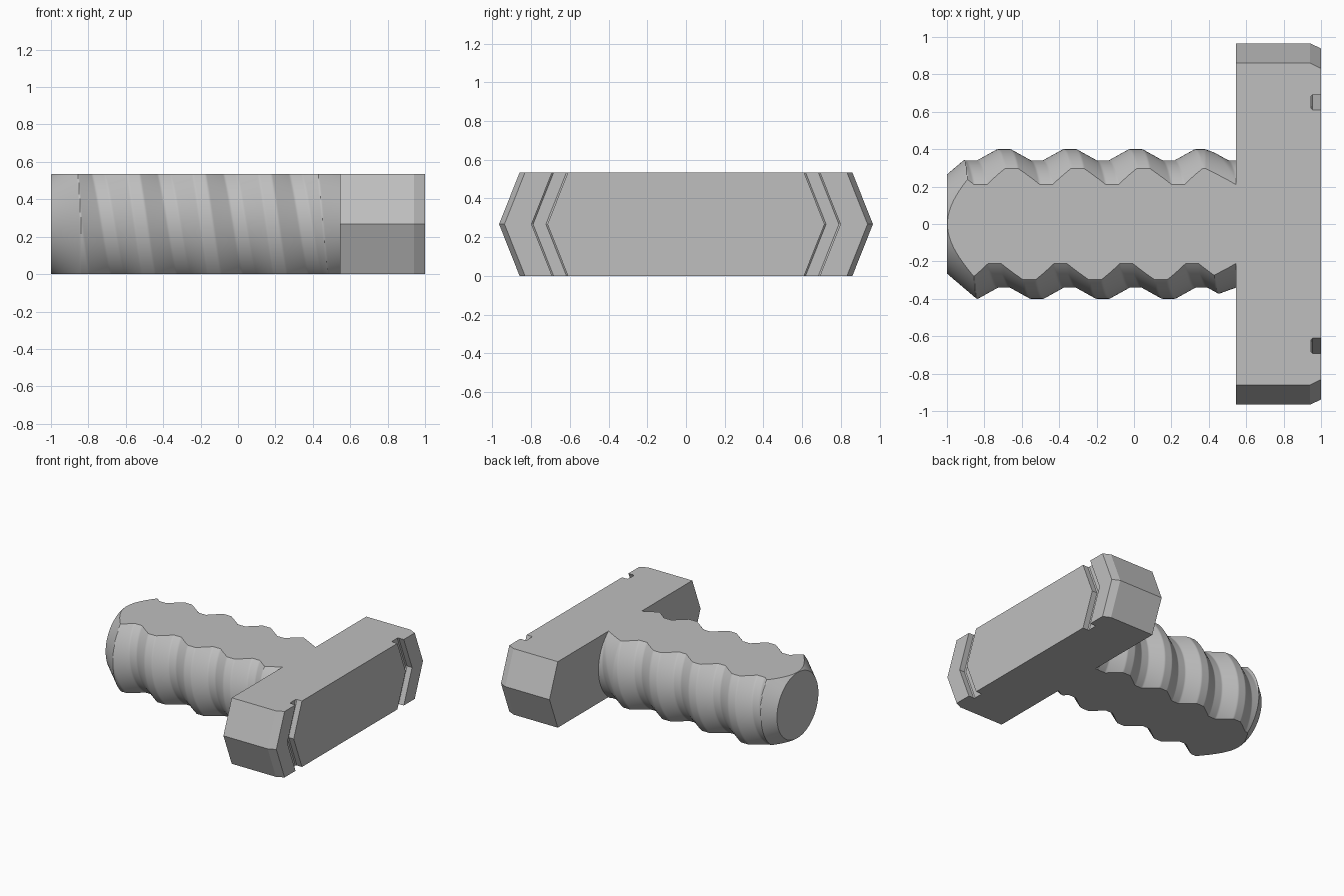
import bpy, bmesh, math
from mathutils import Vector

if "Cube" in bpy.data.objects:
    bpy.data.objects.remove(bpy.data.objects["Cube"], do_unlink=True)

HEIGHT = 0.534
MID = HEIGHT / 2
JOIN_X = 0.546          # where the grip meets the crossbar

grey = bpy.data.materials.new("plain grey")
grey.use_nodes = True
colour = (0.52, 0.52, 0.52, 1)
grey.diffuse_color = colour
grey.node_tree.nodes["Principled BSDF"].inputs["Base Color"].default_value = colour


def finish(bm, name):
    bmesh.ops.recalc_face_normals(bm, faces=bm.faces)
    mesh = bpy.data.meshes.new(name)
    bm.to_mesh(mesh)
    bm.free()
    mesh.materials.append(grey)
    obj = bpy.data.objects.new(name, mesh)
    bpy.context.collection.objects.link(obj)
    return obj


def loft(bm, rings):
    """Skin closed rings of points and cap both ends."""
    loops = [[bm.verts.new(p) for p in ring] for ring in rings]
    n = len(loops[0])
    for a, b in zip(loops, loops[1:]):
        for i in range(n):
            j = (i + 1) % n
            bm.faces.new((a[i], a[j], b[j], b[i]))
    bm.faces.new(loops[0])
    bm.faces.new(loops[-1])


# Grip: helical ridges with tapered ends, cut flat above and below
PITCH = 0.352
CREST, VALLEY, FLAT = 0.40, 0.34, 0.034


def grip_radius(x, turn):
    offset = (x + 0.695 - PITCH * turn) % PITCH
    distance = min(offset, PITCH - offset)
    ramp = (distance - FLAT) / (PITCH / 2 - 2 * FLAT)
    ridge = CREST + (VALLEY - CREST) * min(max(ramp, 0), 1)
    tail = 0.265 + (x + 1) * 0.85
    neck = VALLEY + (JOIN_X - x) * 0.36
    return min(ridge, tail, neck)


SIDES, STEPS = 96, 280
rings = []
for s in range(STEPS + 1):
    x = -1 + (JOIN_X + 1) * s / STEPS
    ring = []
    for i in range(SIDES):
        turn = i / SIDES
        r = grip_radius(x, turn)
        a = turn * math.tau
        ring.append((x, r * math.cos(a), MID + r * math.sin(a)))
    rings.append(ring)

bm = bmesh.new()
loft(bm, rings)
for z, direction in ((HEIGHT, 1), (0, -1)):
    cut = bmesh.ops.bisect_plane(
        bm, geom=bm.verts[:] + bm.edges[:] + bm.faces[:],
        plane_co=Vector((0, 0, z)), plane_no=Vector((0, 0, direction)),
        clear_outer=True)
    edges = [e for e in cut["geom_cut"] if isinstance(e, bmesh.types.BMEdge)]
    bmesh.ops.holes_fill(bm, edges=edges, sides=0)
grip = finish(bm, "grip")
bpy.context.view_layer.objects.active = grip
grip.select_set(True)
bpy.ops.object.shade_smooth_by_angle(angle=math.radians(32))
grip.select_set(False)

# Crossbar: pointed ends, bevelled outer corners and a chevron groove near each end
half = [(1, 0.61), (0.955, 0.61), (0.947, 0.618), (0.947, 0.684), (0.955, 0.692),
        (1, 0.692), (1, 0.832), (0.942, 0.86), (JOIN_X, 0.86)]
outline = half + [(x, -y) for x, y in reversed(half)]
POINT = 0.106           # outward shift of the outline at mid height

bm = bmesh.new()
loft(bm, [[(x, y + math.copysign(shift, y), z) for x, y in outline]
          for z, shift in ((0, 0), (MID, POINT), (HEIGHT, 0))])
finish(bm, "crossbar")
